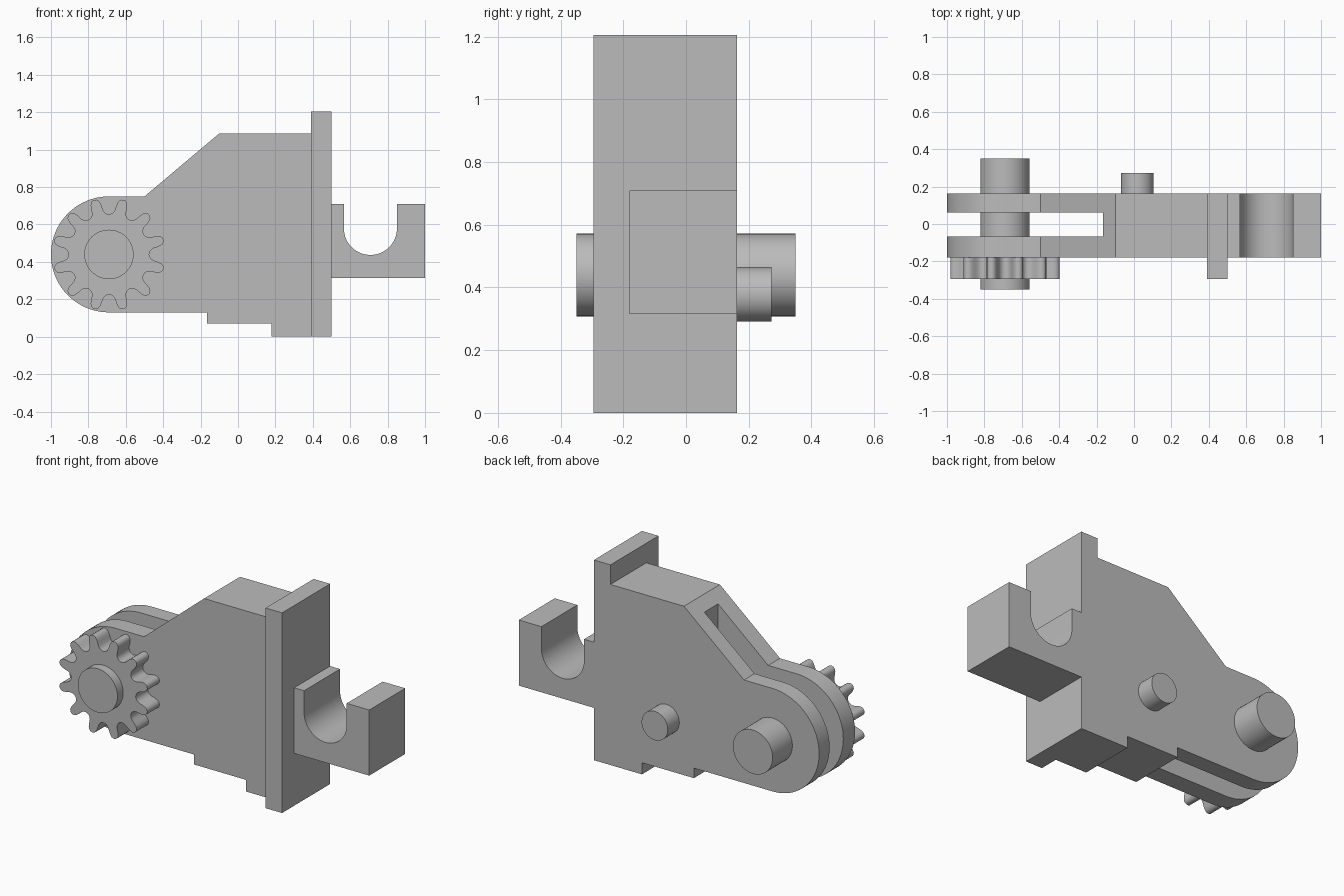
import bpy, bmesh, math
from math import cos, sin, pi, radians
from mathutils import Vector

cube = bpy.data.objects.get("Cube")
if cube:
    bpy.data.objects.remove(cube, do_unlink=True)

grey = bpy.data.materials.new("plain_grey")
grey.use_nodes = True
grey.diffuse_color = (0.5, 0.5, 0.5, 1)
grey.node_tree.nodes["Principled BSDF"].inputs["Base Color"].default_value = (0.5, 0.5, 0.5, 1)

FRONT, BACK = -0.18, 0.162      # thickness of the main plate
LIP = -0.295                    # front of the flange and gear
AXLE = (-0.69, 0.44)


def arc(centre, radius, start, end, steps):
    """Points on an arc in the xz plane, angles in degrees."""
    angles = [radians(start + (end - start) * i / steps) for i in range(steps + 1)]
    return [(centre[0] + radius * cos(a), centre[1] + radius * sin(a)) for a in angles]


def prism(name, outline, y0, y1):
    """Extrude an xz outline from y0 to y1."""
    bm = bmesh.new()
    face = bm.faces.new([bm.verts.new((x, y0, z)) for x, z in outline])
    grown = bmesh.ops.extrude_face_region(bm, geom=[face])["geom"]
    bmesh.ops.translate(bm, vec=Vector((0, y1 - y0, 0)),
                        verts=[v for v in grown if isinstance(v, bmesh.types.BMVert)])
    bmesh.ops.recalc_face_normals(bm, faces=bm.faces)
    mesh = bpy.data.meshes.new(name)
    bm.to_mesh(mesh)
    bm.free()
    mesh.materials.append(grey)
    obj = bpy.data.objects.new(name, mesh)
    bpy.context.collection.objects.link(obj)
    return obj


def rod(name, centre, radius, y0, y1):
    return prism(name, arc(centre, radius, 0, 352.5, 47), y0, y1)


def rectangle(x0, x1, z0, z1):
    return [(x0, z0), (x1, z0), (x1, z1), (x0, z1)]


def combine(obj, tool, operation):
    """Apply a boolean and delete the tool."""
    mod = obj.modifiers.new(operation.lower(), "BOOLEAN")
    mod.operation, mod.solver, mod.object = operation, "EXACT", tool
    bpy.context.view_layer.objects.active = obj
    bpy.ops.object.modifier_apply(modifier=mod.name)
    bpy.data.objects.remove(tool, do_unlink=True)


# Main plate: rounded nose, sloped shoulder, flange and open hook
outline = arc(AXLE, 0.31, 270, 90, 40)
outline += [(-0.5, 0.75), (-0.1, 1.087), (0.39, 1.087), (0.39, 1.205), (0.5, 1.205), (0.5, 0.71), (0.566, 0.71)]
outline += arc((0.708, 0.579), 0.142, 180, 360, 32)
outline += [(0.85, 0.71), (1, 0.71), (1, 0.315), (0.5, 0.315), (0.5, 0)]
outline += [(0.18, 0), (0.18, 0.07), (-0.166, 0.07), (-0.166, 0.13)]
bracket = prism("bracket", outline, FRONT, BACK)

# Flange lip standing out at the front, and the slot that forks the nose
combine(bracket, prism("flange_lip", rectangle(0.39, 0.5, 0, 1.205), LIP, 0), "UNION")
combine(bracket, prism("fork_slot", rectangle(-1.2, -0.166, -0.2, 1.4), -0.068, 0.062), "DIFFERENCE")

# Axle through the fork, and a small pin on the back
axle = rod("axle", AXLE, 0.132, -0.35, 0.35)
pin = rod("back_pin", (0.018, 0.378), 0.087, BACK, 0.272)

# Gear: half a tooth as (radius, angle from tooth middle), mirrored around the wheel
half_tooth = [(0.215, 15), (0.217, 12), (0.226, 9), (0.24, 7.2), (0.262, 6.4),
              (0.28, 5.4), (0.293, 4), (0.3, 2), (0.302, 0)]
teeth = 12
tooth = [(r, -a) for r, a in half_tooth] + [(r, a) for r, a in half_tooth[-2:0:-1]]
gear_outline = []
for i in range(teeth):
    for r, a in tooth:
        t = radians((i + 0.5) * 360 / teeth + a)
        gear_outline.append((AXLE[0] + r * cos(t), AXLE[1] + r * sin(t)))
gear = prism("gear", gear_outline, LIP, FRONT)

# Smooth the round walls and keep the corners crisp
for obj in (bracket, axle, pin, gear):
    bpy.ops.object.select_all(action="DESELECT")
    obj.select_set(True)
    bpy.context.view_layer.objects.active = obj
    bpy.ops.object.shade_smooth_by_angle(angle=radians(32))
